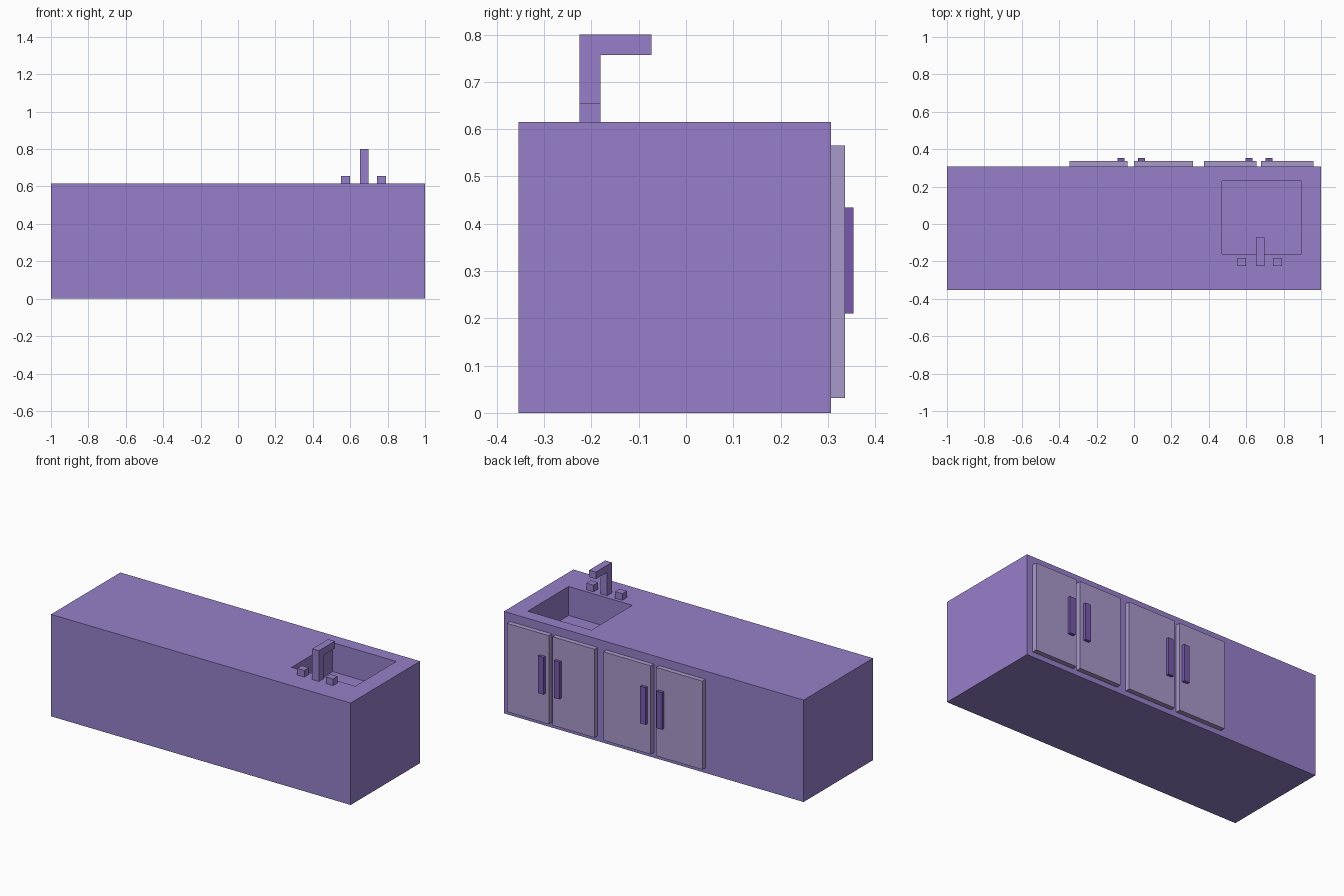
import bpy
import bmesh
from mathutils import Vector

default = bpy.data.objects.get("Cube")
if default:
    bpy.data.objects.remove(default, do_unlink=True)


def material(name, colour):
    m = bpy.data.materials.new(name)
    m.use_nodes = True
    m.diffuse_color = (*colour, 1)
    m.node_tree.nodes["Principled BSDF"].inputs["Base Color"].default_value = (*colour, 1)
    return m


lilac = material("lilac", (0.305, 0.212, 0.585))
pale_lilac = material("pale lilac", (0.40, 0.32, 0.60))
deep_violet = material("deep violet", (0.188, 0.10, 0.43))


def finish(name, bm, mat):
    bmesh.ops.recalc_face_normals(bm, faces=bm.faces)
    mesh = bpy.data.meshes.new(name)
    bm.to_mesh(mesh)
    bm.free()
    mesh.materials.append(mat)
    obj = bpy.data.objects.new(name, mesh)
    bpy.context.collection.objects.link(obj)
    return obj


def box_mesh(xs, ys, zs):
    bm = bmesh.new()
    bmesh.ops.create_cube(bm, size=1)
    for v in bm.verts:
        v.co = [span[c > 0] for c, span in zip(v.co, (xs, ys, zs))]
    return bm


def box(name, xs, ys, zs, mat):
    return finish(name, box_mesh(xs, ys, zs), mat)


TOP, BACK = 0.615, 0.307
BASIN_X, BASIN_Y, BASIN_DEPTH = (0.47, 0.895), (-0.16, 0.23), 0.175
SINK_X = 0.675

# Counter body with the basin sunk into its top face
bm = box_mesh((-1, 1), (-0.354, BACK), (0, TOP))
bm.normal_update()
top = max(bm.faces, key=lambda f: f.calc_center_median().z)
centre = top.calc_center_median()
bmesh.ops.inset_region(bm, faces=[top], thickness=0.1)
for v in top.verts:
    v.co.x = BASIN_X[v.co.x > centre.x]
    v.co.y = BASIN_Y[v.co.y > centre.y]
floor = bmesh.ops.extrude_discrete_faces(bm, faces=[top])["faces"][0]
bmesh.ops.translate(bm, verts=floor.verts, vec=(0, 0, -BASIN_DEPTH))
finish("counter_body", bm, lilac)

# Drain disc on the basin floor
bm = bmesh.new()
bmesh.ops.create_cone(bm, cap_ends=True, segments=32, radius1=0.056,
                      radius2=0.056, depth=0.008)
bmesh.ops.translate(bm, verts=bm.verts, vec=(0.68, 0.06, TOP - BASIN_DEPTH + 0.004))
finish("drain", bm, lilac)

# Faucet: an L-shaped side profile extruded across x
profile = [(-0.225, TOP), (-0.225, 0.8), (-0.073, 0.8),
           (-0.073, 0.757), (-0.181, 0.757), (-0.181, TOP)]
bm = bmesh.new()
side = bm.faces.new([bm.verts.new((SINK_X - 0.022, y, z)) for y, z in profile])
ext = bmesh.ops.extrude_face_region(bm, geom=[side])["geom"]
bmesh.ops.translate(bm, verts=[g for g in ext if isinstance(g, bmesh.types.BMVert)],
                    vec=Vector((0.044, 0, 0)))
finish("faucet", bm, lilac)

# Tap knobs either side of the faucet
for label, sign in (("left", 1), ("right", -1)):
    x = SINK_X - 0.003 + sign * 0.096
    box(label + "_tap_knob", (x - 0.024, x + 0.024), (-0.225, -0.181), (TOP, 0.655), lilac)

# Cupboard doors, each with a handle near the meeting edge of its pair
doors = [("a", (-0.345, -0.035), -0.07), ("b", (0.0, 0.315), 0.04),
         ("c", (0.375, 0.655), 0.615), ("d", (0.68, 0.96), 0.722)]
for label, span, x in doors:
    box("door_" + label, span, (BACK, 0.336), (0.031, 0.565), pale_lilac)
    box("handle_" + label, (x - 0.018, x + 0.018), (0.336, 0.354), (0.21, 0.434), deep_violet)
